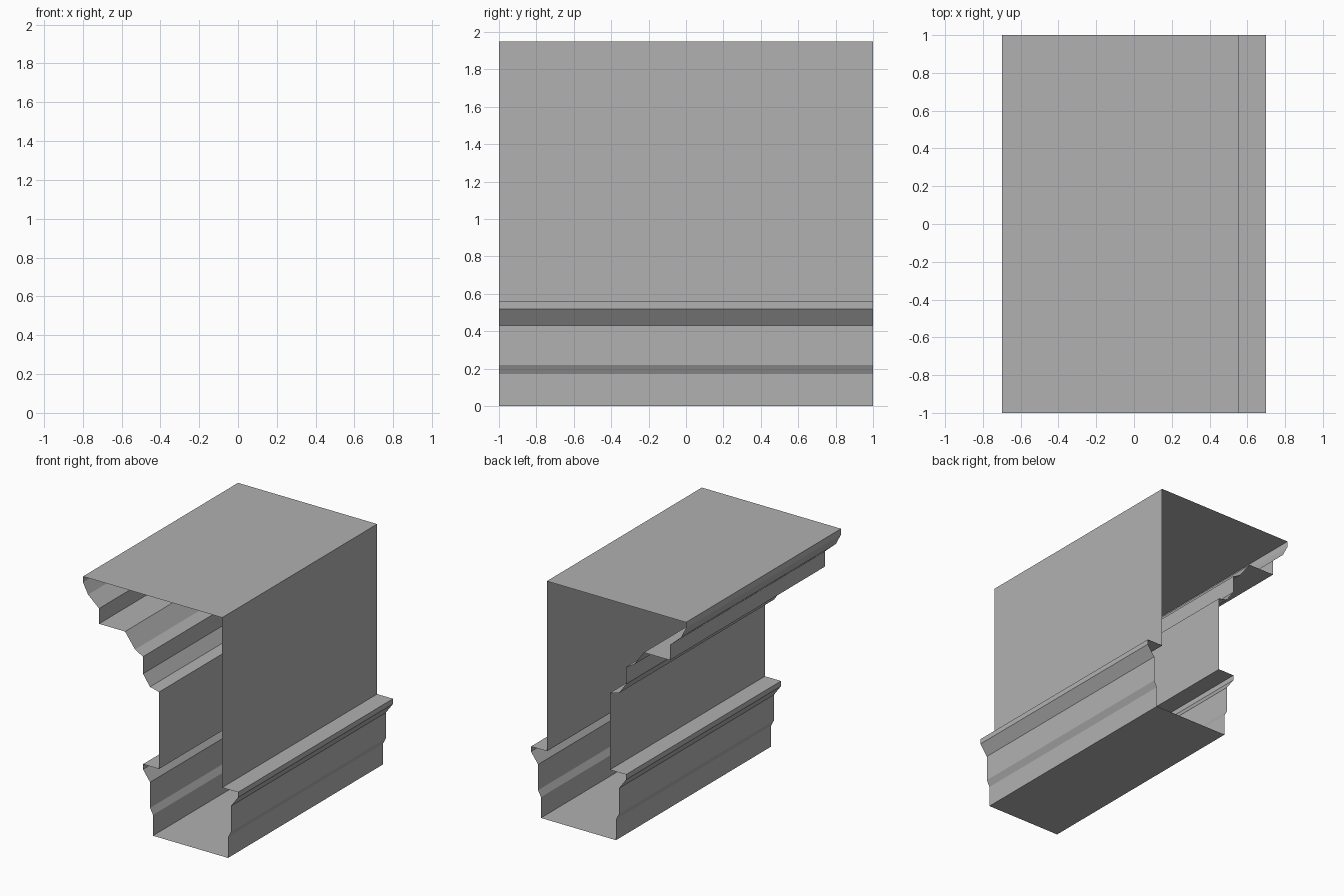
import bpy, bmesh

if "Cube" in bpy.data.objects:
    bpy.data.objects.remove(bpy.data.objects["Cube"])

HALF_LENGTH = 1.0
WALL_L, WALL_R = -0.013, 0.557
MID = 0.271

# Mid-grey stone
stone = bpy.data.materials.new("grey_stone")
stone.diffuse_color = (0.44, 0.44, 0.44, 1.0)
stone.use_nodes = True
stone.node_tree.nodes["Principled BSDF"].inputs["Base Color"].default_value = stone.diffuse_color


def sweep(name, *paths):
    """Extrude open (x, z) profiles along y; profiles run counter-clockwise seen from the front."""
    bm = bmesh.new()
    for path in paths:
        front = [bm.verts.new((x, -HALF_LENGTH, z)) for x, z in path]
        back = [bm.verts.new((x, HALF_LENGTH, z)) for x, z in path]
        for i in range(len(path) - 1):
            bm.faces.new((front[i], front[i + 1], back[i + 1], back[i]))
    mesh = bpy.data.meshes.new(name)
    bm.to_mesh(mesh)
    bm.free()
    mesh.materials.append(stone)
    obj = bpy.data.objects.new(name, mesh)
    bpy.context.collection.objects.link(obj)
    return obj


# Moulded plinth: left half profile, mirrored about the wall centre line
left = [(WALL_L, 0.56), (-0.158, 0.56), (-0.158, 0.518), (-0.094, 0.43),
        (-0.094, 0.22), (-0.068, 0.17), (-0.068, 0.0)]
right = [(2 * MID - x, z) for x, z in reversed(left)]
sweep("base_moulding", left + right)

# Plain wall faces, taller on the flat right side
sweep("wall",
      [(WALL_L, 1.188), (WALL_L, 0.56)],
      [(WALL_R, 0.56), (WALL_R, 1.948)])

# Stepped cornice projecting to the left, closed by the flat top
sweep("cornice", [(WALL_R, 1.948), (-0.7, 1.948), (-0.7, 1.90), (-0.654, 1.812),
                  (-0.555, 1.725), (-0.555, 1.60), (-0.32, 1.60), (-0.23, 1.477),
                  (-0.158, 1.438), (-0.158, 1.298), (-0.095, 1.208), (WALL_L, 1.188)])
